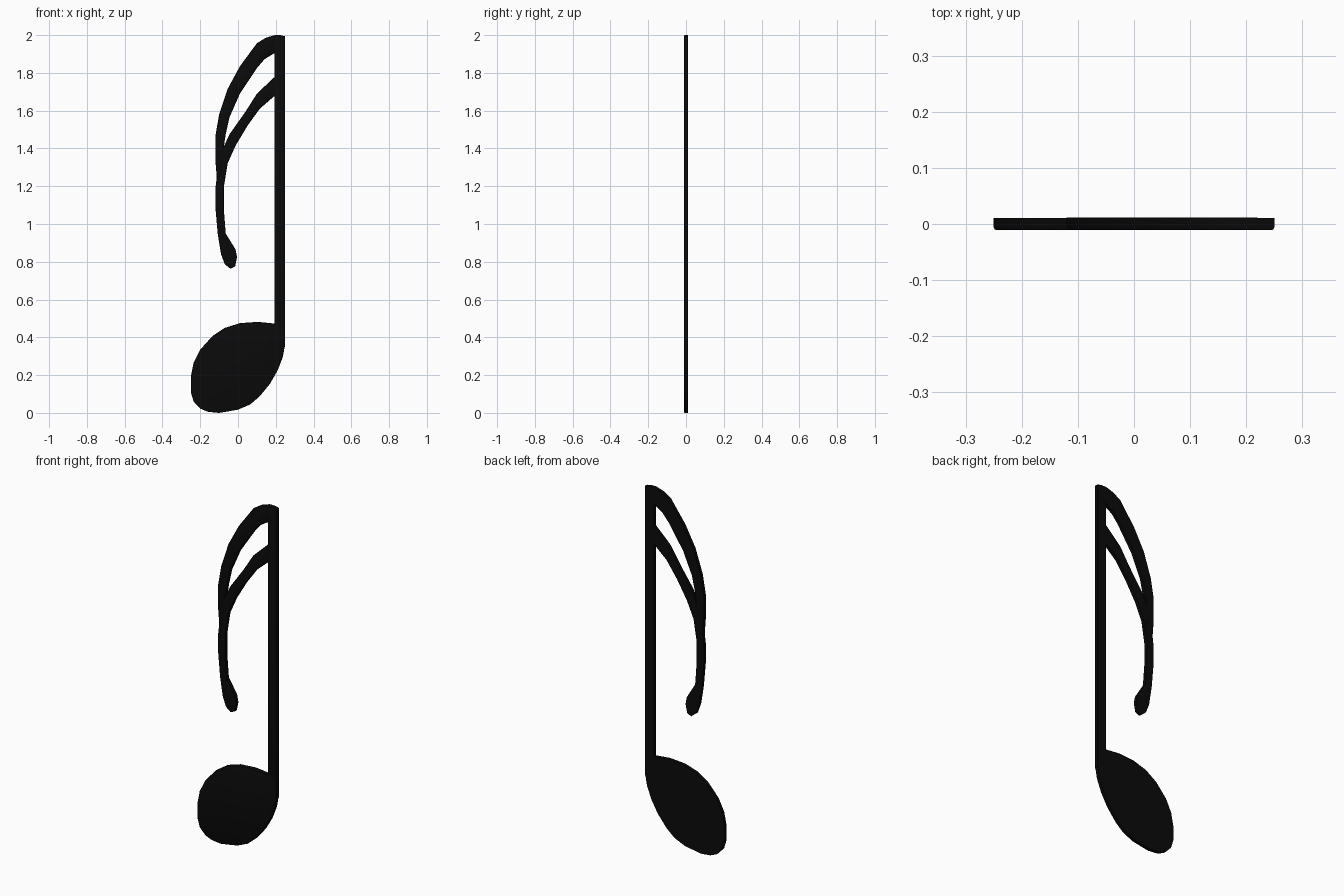
import bpy, bmesh

ink = bpy.data.materials.new("black")
ink.diffuse_color = (0.003, 0.003, 0.003, 1)


def plate(name, outline, front=-0.011, back=0.011, round_edge=0.005):
    """Flat plate from an x-z outline, with a softly rounded front rim."""
    bm = bmesh.new()
    face = bm.faces.new([bm.verts.new((x, back, z)) for x, z in outline])
    new = bmesh.ops.extrude_face_region(bm, geom=[face])["geom"]
    for v in (g for g in new if isinstance(g, bmesh.types.BMVert)):
        v.co.y = front
    if not face.is_valid or len(bm.faces) == len(outline) + 1:
        bm.faces.new([v for v in bm.verts if v.co.y == back][:len(outline)])
    bmesh.ops.recalc_face_normals(bm, faces=bm.faces)
    rim = [e for e in bm.edges if all(abs(v.co.y - front) < 1e-6 for v in e.verts)]
    bmesh.ops.bevel(bm, geom=rim, offset=round_edge, segments=2, profile=0.5,
                    affect='EDGES', clamp_overlap=True)
    bmesh.ops.recalc_face_normals(bm, faces=bm.faces)
    mesh = bpy.data.meshes.new(name)
    bm.to_mesh(mesh)
    bm.free()
    mesh.materials.append(ink)
    ob = bpy.data.objects.new(name, mesh)
    bpy.context.collection.objects.link(ob)
    bpy.ops.object.select_all(action='DESELECT')
    ob.select_set(True)
    bpy.context.view_layer.objects.active = ob
    bpy.ops.object.shade_smooth_by_angle(angle=0.5)
    return ob


# Slanted oval note head
plate("note_head", [
    (0.22, 0.47), (0.105, 0.482), (0.01, 0.475), (-0.07, 0.45), (-0.135, 0.407),
    (-0.2, 0.335), (-0.235, 0.265), (-0.25, 0.19), (-0.25, 0.11), (-0.235, 0.06),
    (-0.2, 0.023), (-0.16, 0.006), (-0.1, 0), (0, 0.017), (0.065, 0.045),
    (0.115, 0.088), (0.17, 0.155), (0.21, 0.225), (0.237, 0.295), (0.249, 0.36),
    (0.249, 0.42)])

# Straight stem
plate("stem", [(0.193, 0.35), (0.25, 0.35), (0.25, 1.994), (0.225, 2.0), (0.193, 2.0)])

# Upper flag, sweeping down to meet the lower one
plate("upper_flag", [
    (0.22, 2.0), (0.19, 1.999), (0.145, 1.985), (0.1, 1.957), (0.01, 1.835),
    (-0.055, 1.715), (-0.1, 1.58), (-0.12, 1.465), (-0.12, 1.34), (-0.112, 1.24),
    (-0.08, 1.24), (-0.075, 1.41), (-0.065, 1.475), (-0.045, 1.565), (0.01, 1.69),
    (0.1, 1.825), (0.14, 1.872), (0.19, 1.903), (0.22, 1.91)], back=0.0118)

# Lower flag with its hanging tail
plate("lower_flag", [
    (0.21, 1.79), (0.19, 1.775), (0.1, 1.69), (0.04, 1.595), (-0.045, 1.475),
    (-0.075, 1.41), (-0.105, 1.31), (-0.12, 1.185), (-0.12, 1.09), (-0.107, 0.945),
    (-0.09, 0.84), (-0.07, 0.787), (-0.04, 0.763), (-0.015, 0.775), (-0.005, 0.825),
    (-0.013, 0.865), (-0.065, 0.95), (-0.075, 1.08), (-0.075, 1.195), (-0.055, 1.32),
    (-0.013, 1.415), (0.05, 1.52), (0.115, 1.61), (0.19, 1.675), (0.21, 1.685)])
